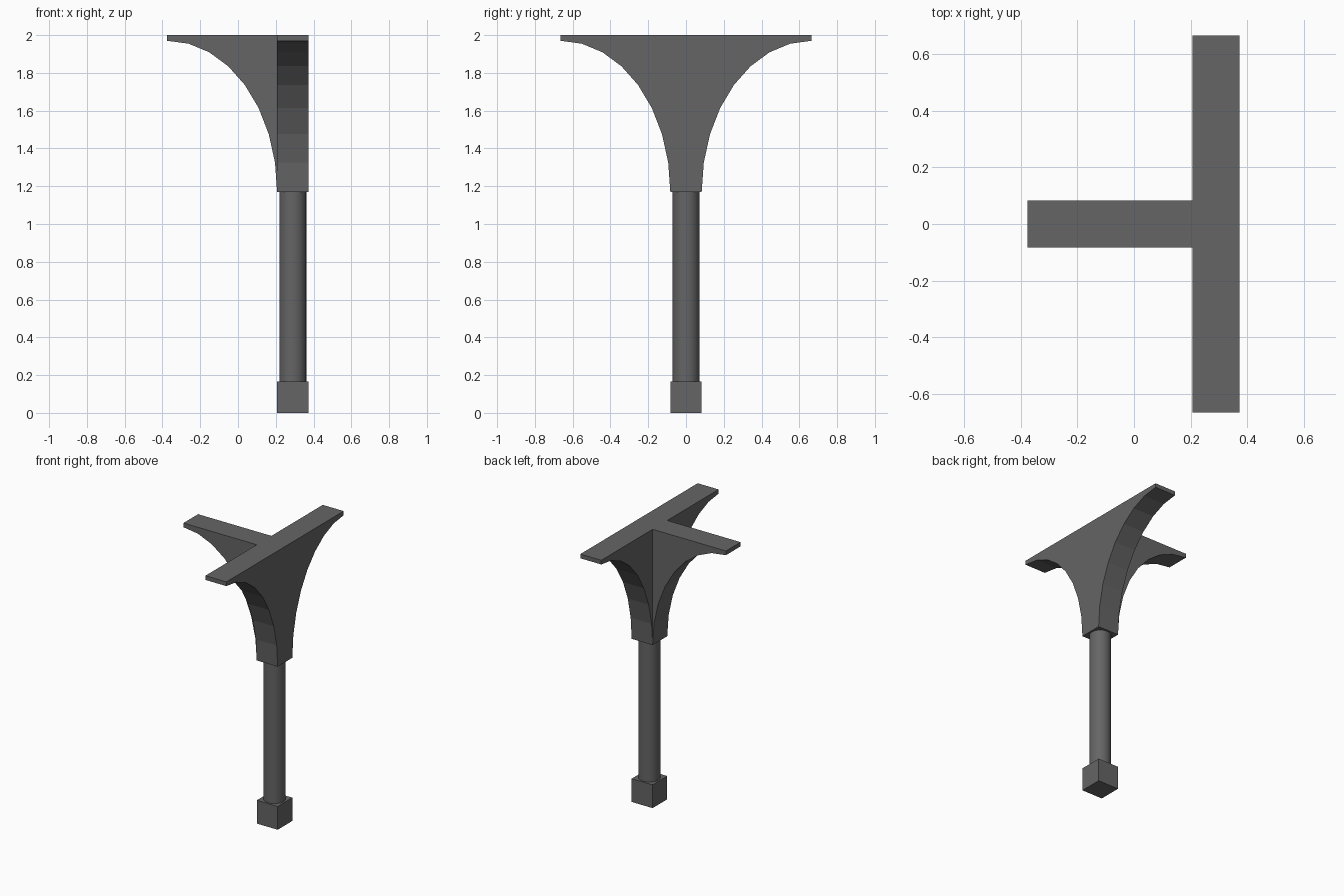
import bpy, bmesh, math

if "Cube" in bpy.data.objects:
    bpy.data.objects.remove(bpy.data.objects["Cube"])

CX = 0.29        # post axis in x
HALF = 0.083     # half width of the square sections
SPREAD = 0.582   # how far each bracket reaches past the post
Z_BASE, Z_CAP, Z_LIP, Z_TOP = 0.167, 1.17, 1.97, 2.0

grey = bpy.data.materials.new("dark grey")
grey.diffuse_color = (0.13, 0.13, 0.13, 1)
grey.use_nodes = True
grey.node_tree.nodes["Principled BSDF"].inputs["Base Color"].default_value = grey.diffuse_color


def finish(name, bm):
    bmesh.ops.recalc_face_normals(bm, faces=bm.faces)
    mesh = bpy.data.meshes.new(name)
    bm.to_mesh(mesh)
    bm.free()
    mesh.materials.append(grey)
    obj = bpy.data.objects.new(name, mesh)
    bpy.context.collection.objects.link(obj)
    return obj


def bracket_curve(steps=8):
    """Quarter ellipse from the post outwards, as (reach, height)."""
    pts = []
    for i in range(steps + 1):
        a = math.pi / 2 * i / steps
        pts.append((HALF + SPREAD * (1 - math.cos(a)),
                    Z_CAP + (Z_LIP - Z_CAP) * math.sin(a)))
    return pts


def prism(name, profile, place, open_side=None):
    """Extrude a profile between -HALF and HALF; place maps (u, z, w) to 3D."""
    bm = bmesh.new()
    a = [bm.verts.new(place(u, z, -HALF)) for u, z in profile]
    b = [bm.verts.new(place(u, z, HALF)) for u, z in profile]
    bm.faces.new(a)
    bm.faces.new(b)
    n = len(profile)
    for i in range(n):
        if i != open_side:
            j = (i + 1) % n
            bm.faces.new((a[i], a[j], b[j], b[i]))
    return finish(name, bm)


curve = bracket_curve()
tip = curve[-1][0]

# Double bracket running along y
double = curve + [(tip, Z_TOP), (-tip, Z_TOP)] + [(-u, z) for u, z in reversed(curve)]
prism("double_bracket", double, lambda u, z, w: (CX + w, u, z))

# Single bracket along -x, left open where it joins the double bracket
single = curve + [(tip, Z_TOP), (HALF, Z_TOP)]
prism("side_bracket", single, lambda u, z, w: (CX - u, w, z),
      open_side=len(single) - 1)

# Round post
bpy.ops.mesh.primitive_cylinder_add(vertices=32, radius=0.0715,
                                    depth=Z_CAP - Z_BASE,
                                    location=(CX, 0, (Z_CAP + Z_BASE) / 2))
post = bpy.context.object
post.name = "post"
post.data.materials.append(grey)
bpy.ops.object.shade_smooth_by_angle()

# Square foot block
bpy.ops.mesh.primitive_cube_add(size=1, location=(CX, 0, Z_BASE / 2))
foot = bpy.context.object
foot.name = "foot_block"
foot.scale = (2 * HALF, 2 * HALF, Z_BASE)
foot.data.materials.append(grey)
